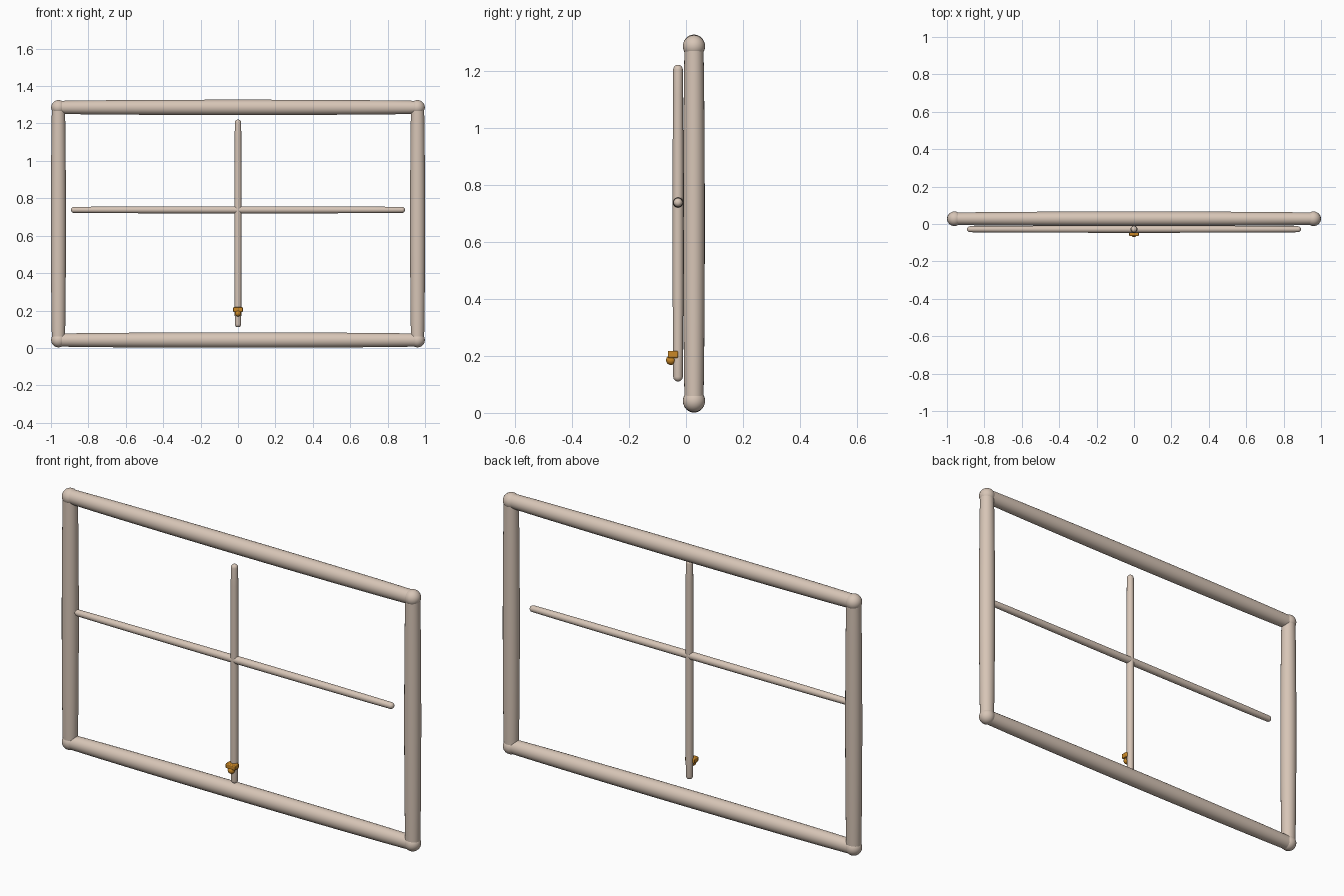
import bpy, math
from mathutils import Vector

if "Cube" in bpy.data.objects:
    bpy.data.objects.remove(bpy.data.objects["Cube"])


def material(name, rgb):
    m = bpy.data.materials.new(name)
    m.diffuse_color = (*rgb, 1)
    m.use_nodes = True
    m.node_tree.nodes["Principled BSDF"].inputs["Base Color"].default_value = m.diffuse_color
    return m


BEIGE = material("warm beige", (0.68, 0.56, 0.47))
GOLD = material("amber gold", (0.60, 0.25, 0.02))


def finish(ob, name, mat):
    ob.name = name
    ob.data.materials.append(mat)
    bpy.ops.object.shade_smooth_by_angle(angle=math.radians(50))
    return ob


def rod(name, a, b, r_mid, r_end, flat=1.0, round_ends=False, sides=24):
    """Tube from a to b, swelling slightly in the middle; flat scales its depth in y."""
    a, b = Vector(a), Vector(b)
    axis = (b - a).normalized()
    length = (b - a).length
    across = axis.cross(Vector((0, 1, 0)))
    # profile of (distance along, radius)
    prof = []
    for i in range(13):
        t = i / 12
        prof.append((t * length, r_end + (r_mid - r_end) * math.sin(math.pi * t) ** 0.7
                     if 0 < t < 1 else r_end))
    if round_ends:
        arc = [(r_end * math.sin(k * math.pi / 10), r_end * math.cos(k * math.pi / 10))
               for k in (1, 2, 3, 4)]
        prof = [(-d, r) for d, r in reversed(arc)] + prof + [(length + d, r) for d, r in arc]
    verts, faces = [], []
    for d, r in prof:
        for k in range(sides):
            q = 2 * math.pi * k / sides
            verts.append(a + axis * d + across * (r * math.cos(q))
                         + Vector((0, 1, 0)) * (r * flat * math.sin(q)))
    for i in range(len(prof) - 1):
        for k in range(sides):
            n = (k + 1) % sides
            faces.append((i * sides + k, (i + 1) * sides + k,
                          (i + 1) * sides + n, i * sides + n))
    faces.append(tuple(range(sides)))
    faces.append(tuple(reversed(range((len(prof) - 1) * sides, len(prof) * sides))))
    me = bpy.data.meshes.new(name)
    me.from_pydata(verts, [], faces)
    ob = bpy.data.objects.new(name, me)
    bpy.context.collection.objects.link(ob)
    bpy.ops.object.select_all(action='DESELECT')
    ob.select_set(True)
    bpy.context.view_layer.objects.active = ob
    # make all normals point outward
    bpy.ops.object.mode_set(mode='EDIT')
    bpy.ops.mesh.select_all(action='SELECT')
    bpy.ops.mesh.normals_make_consistent(inside=False)
    bpy.ops.object.mode_set(mode='OBJECT')
    return finish(ob, name, BEIGE)


def ball(name, loc, r, mat):
    bpy.ops.mesh.primitive_uv_sphere_add(segments=24, ring_count=14, radius=r, location=loc)
    return finish(bpy.context.object, name, mat)


X, Y, LOW, HIGH = 0.96, 0.028, 0.042, 1.286

# outer frame: posts, rails and round corners
for side, x in (("left", -X), ("right", X)):
    rod(side + "_post", (x, Y, LOW), (x, Y, HIGH), 0.040, 0.035, 0.95)
    for level, z in (("bottom", LOW), ("top", HIGH)):
        ball(f"{level}_{side}_corner", (x, Y, z), 0.039, BEIGE)
for level, z in (("bottom", LOW), ("top", HIGH)):
    rod(level + "_rail", (-X, Y, z), (X, Y, z), 0.041, 0.035, 0.95)

# thin cross bars in front of the frame
YB = -0.028
rod("upright_bar", (0, YB, 0.127), (0, YB, 1.204), 0.019, 0.017, 1, True, 16)
rod("cross_bar", (-0.877, YB, 0.738), (0.877, YB, 0.738), 0.019, 0.016, 1, True, 16)

# small latch: block with a knob beneath it
bpy.ops.mesh.primitive_cube_add(size=1, location=(0, -0.046, 0.205))
block = bpy.context.object
block.scale = (0.052, 0.036, 0.025)
bpy.ops.object.transform_apply(location=False, scale=True)
bev = block.modifiers.new("soft edges", 'BEVEL')
bev.width, bev.segments = 0.004, 2
finish(block, "latch_block", GOLD)
ball("latch_knob", (0, -0.053, 0.185), 0.017, GOLD)
